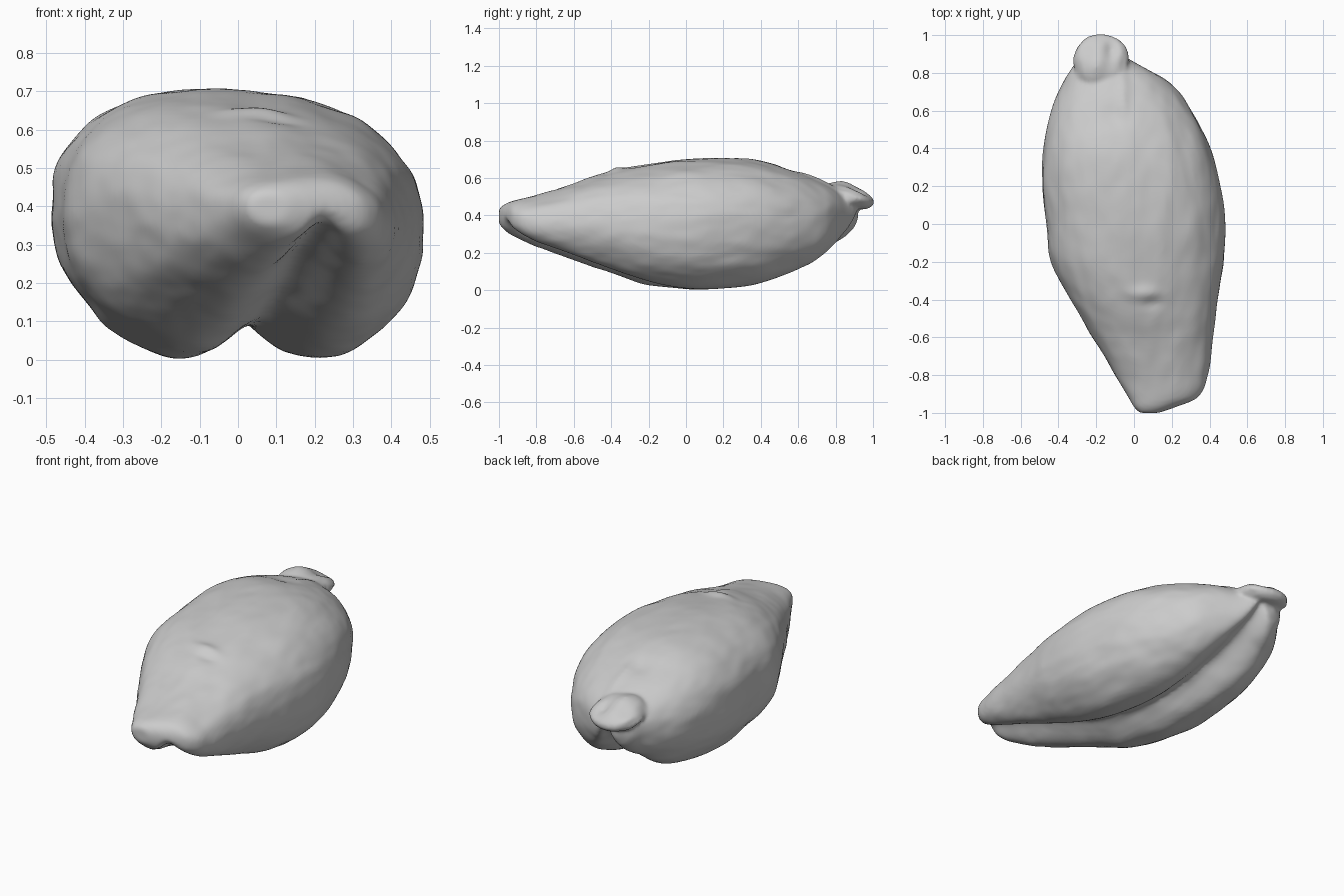
import bpy, bmesh, math
from mathutils import Vector, noise

cube = bpy.data.objects.get("Cube")
if cube:
    bpy.data.objects.remove(cube)

# Shell stations along the length: y, x min, x max, z min, z max
STATIONS = [
    (-1.0, .03, .13, .355, .435),
    (-.97, .0, .22, .32, .46),
    (-.92, -.03, .335, .275, .48),
    (-.8, -.1, .39, .2, .51),
    (-.6, -.22, .415, .135, .57),
    (-.4, -.335, .44, .07, .635),
    (-.2, -.44, .475, .01, .675),
    (0, -.465, .485, -.02, .7),
    (.2, -.485, .46, -.017, .707),
    (.4, -.48, .405, .015, .69),
    (.6, -.44, .305, .085, .63),
    (.75, -.375, .19, .17, .57),
    (.84, -.32, .03, .25, .535),
    (.9, -.28, -.07, .325, .5),
    (.92, -.23, -.11, .38, .47),
]
RINGS, SIDES = 150, 112


def slope(i, c):
    a, b = STATIONS[max(i - 1, 0)], STATIONS[min(i + 1, len(STATIONS) - 1)]
    return (b[c] - a[c]) / (b[0] - a[0])


def sample(y):
    """Smoothly interpolate the station values at y."""
    i = 0
    while i < len(STATIONS) - 2 and y > STATIONS[i + 1][0]:
        i += 1
    p, q = STATIONS[i], STATIONS[i + 1]
    h = q[0] - p[0]
    t = (y - p[0]) / h
    s = t * t * (3 - 2 * t)
    return [p[c] * (1 - s) + q[c] * s
            + h * t * (1 - t) * ((1 - t) * slope(i, c) - t * slope(i + 1, c))
            for c in range(1, 5)]


def power(v, e):
    return math.copysign(abs(v) ** e, v)


def bump(x, y, cx, cy, rx, ry, height):
    return height * math.exp(-((x - cx) / rx) ** 2 - ((y - cy) / ry) ** 2)


def ripple(p):
    """Fine wrinkles that run mostly along the length."""
    return (.008 * noise.noise(Vector((p.x * 8, p.y * 4, p.z * 11)))
            + .003 * noise.noise(Vector((p.x * 18, p.y * 9, p.z * 24))))


def shell_point(y, angle):
    x0, x1, z0, z1 = sample(y)
    c, s = math.cos(angle), math.sin(angle)
    half_x, half_z = (x1 - x0) / 2, (z1 - z0) / 2
    # Rounder on top, boxier below; the flanks bulge a little above the middle
    e = .89 + .045 * s + .035 * c * s
    x = (x0 + x1) / 2 + half_x * power(c, e)
    z = (z0 + z1) / 2 + half_z * (power(s, e) + .08 * c * c - .06 * c)
    if s < 0:
        # Slanting groove under the shell, ending in the front mouth
        width = min(.105, .4 * half_x)
        d = abs(x - (.04 - .19 * y)) / width
        depth = (.115 + .06 * y * y) * (1 - y ** 8)
        z += depth * math.exp(-d ** 1.8) * min(1, -2 * s)
    else:
        # Small pimple near the front and a fold leading to the knob
        z += s * (bump(x, y, .05, -.37, .08, .035, .018)
                  + bump(x, y, .1, -.42, .06, .03, -.01)
                  + bump(x, y, -.12, .58, .07, .06, -.014)
                  + bump(x, y, -.06, .66, .025, .13, .012))
    p = Vector((x, y, z))
    out = Vector((c, 0, s))
    return p + out * ripple(p) * min(1, (1 - abs(y)) * 5 + .1)


bm = bmesh.new()

# Shell: loft of closed rings
rings = []
first, last = STATIONS[0][0], STATIONS[-1][0]
for r in range(RINGS + 1):
    f = r / RINGS
    f = f * .5 + .25 * (1 - math.cos(math.pi * f))  # denser rings at the ends
    y = first + (last - first) * f
    rings.append([bm.verts.new(shell_point(y, math.tau * k / SIDES))
                  for k in range(SIDES)])
for a, b in zip(rings, rings[1:]):
    for k in range(SIDES):
        n = (k + 1) % SIDES
        bm.faces.new((a[k], a[n], b[n], b[k]))
bm.faces.new(list(reversed(rings[0])))
bm.faces.new(rings[-1])

# Knob: lumpy flattened ball at the back end, drooping towards its tip
knob = bmesh.ops.create_icosphere(bm, subdivisions=5, radius=1)["verts"]
for v in knob:
    d = v.co.copy()
    size = 1 + .12 * noise.noise(d * 1.9 + Vector((3, 1, 5)))
    v.co = Vector((-.175 + .145 * power(d.x, .9) * size,
                   .855 + .15 * power(d.y, .9),
                   .5 + .06 * d.z * size - .03 * d.y))
    if d.z > 0:
        v.co.z += (bump(v.co.x, v.co.y, -.2, .84, .06, .06, .022)
                   + bump(v.co.x, v.co.y, -.12, .92, .03, .05, -.02))

bmesh.ops.recalc_face_normals(bm, faces=bm.faces[:])
mesh = bpy.data.meshes.new("seed_shell")
bm.to_mesh(mesh)
bm.free()
shell = bpy.data.objects.new("seed_shell", mesh)
bpy.context.collection.objects.link(shell)

# Fuse the knob into the shell and soften the join
fuse = shell.modifiers.new("fuse", 'REMESH')
fuse.mode = 'VOXEL'
fuse.voxel_size = .011
fuse.use_smooth_shade = True
soften = shell.modifiers.new("soften", 'SMOOTH')
soften.factor = .5
soften.iterations = 5

# Plain grey material
grey = bpy.data.materials.new("plain_grey")
grey.use_nodes = True
colour = (.6, .6, .6, 1)
grey.diffuse_color = colour
grey.node_tree.nodes["Principled BSDF"].inputs["Base Color"].default_value = colour
mesh.materials.append(grey)
for poly in mesh.polygons:
    poly.use_smooth = True
